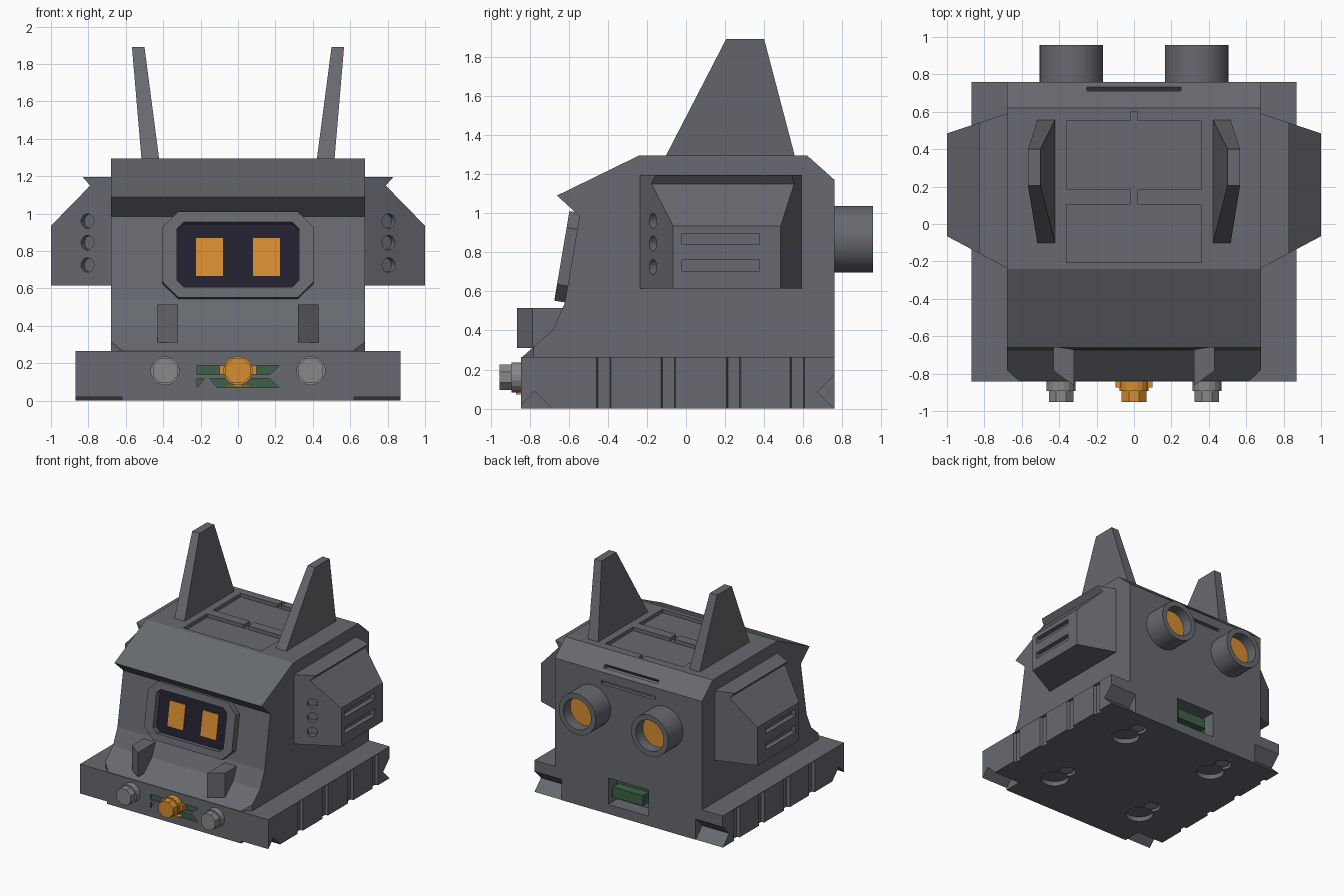
import bpy, bmesh, math
from mathutils import Vector, Matrix

if "Cube" in bpy.data.objects:
    bpy.data.objects.remove(bpy.data.objects["Cube"])


def material(name, rgb):
    m = bpy.data.materials.new(name)
    m.diffuse_color = (*rgb, 1)
    m.use_nodes = True
    m.node_tree.nodes["Principled BSDF"].inputs["Base Color"].default_value = m.diffuse_color
    return m


GREY = material("dark grey", (0.135, 0.142, 0.16))
LIGHT = material("light grey", (0.25, 0.25, 0.26))
ORANGE = material("orange", (0.68, 0.27, 0.03))
GREEN = material("green", (0.045, 0.12, 0.065))
NAVY = material("navy screen", (0.016, 0.015, 0.028))


def loft(name, a, b, mat=GREY):
    """Closed solid between two matching loops."""
    bm = bmesh.new()
    va, vb = [[bm.verts.new(p) for p in loop] for loop in (a, b)]
    bm.faces.new(va)
    bm.faces.new(vb)
    n = len(a)
    for i in range(n):
        j = (i + 1) % n
        bm.faces.new((va[i], va[j], vb[j], vb[i]))
    bmesh.ops.recalc_face_normals(bm, faces=bm.faces)
    me = bpy.data.meshes.new(name)
    bm.to_mesh(me)
    bm.free()
    me.materials.append(mat)
    ob = bpy.data.objects.new(name, me)
    bpy.context.collection.objects.link(ob)
    return ob


def extrude(name, pts, axis, lo, hi, mat=GREY):
    """Extrude a 2D outline along x, y or z."""
    def at(p, t):
        return {"x": (t, *p), "y": (p[0], t, p[1]), "z": (*p, t)}[axis]
    return loft(name, [at(p, lo) for p in pts], [at(p, hi) for p in pts], mat)


def box(name, x, y, z, mat=GREY):
    return extrude(name, rect(*x, *y), "z", *z, mat)


def rect(x0, x1, y0, y1):
    return [(x0, y0), (x1, y0), (x1, y1), (x0, y1)]


def chamfered(w, h, c):
    return [(-w + c, -h), (w - c, -h), (w, -h + c), (w, h - c),
            (w - c, h), (-w + c, h), (-w, h - c), (-w, -h + c)]


def rod(name, start, end, r, n=32, mat=GREY, smooth=False):
    start, end = Vector(start), Vector(end)
    q = (end - start).to_track_quat("Z", "Y")
    ring = [q @ Vector((r * math.cos(t), r * math.sin(t), 0))
            for t in ((i + 0.5) * math.tau / n for i in range(n))]
    ob = loft(name, [start + v for v in ring], [end + v for v in ring], mat)
    if smooth:
        smooth_edges(ob)
    return ob


def smooth_edges(ob):
    bpy.ops.object.select_all(action="DESELECT")
    ob.select_set(True)
    bpy.context.view_layer.objects.active = ob
    bpy.ops.object.shade_smooth_by_angle(angle=math.radians(35))


def combine(ob, tool, op="DIFFERENCE"):
    mod = ob.modifiers.new("combine", "BOOLEAN")
    mod.operation, mod.solver, mod.object = op, "EXACT", tool
    bpy.context.view_layer.objects.active = ob
    bpy.ops.object.modifier_apply(modifier=mod.name)
    bpy.data.objects.remove(tool, do_unlink=True)


# Hull: side profile extruded across, front foot corners clipped
profile = [(0.76, 0.1), (0.76, 1.17), (0.62, 1.295), (-0.24, 1.295), (-0.66, 1.09),
           (-0.545, 0.985), (-0.62, 0.54), (-0.68, 0.405), (-0.84, 0.262), (-0.84, 0.1)]
hull = extrude("hull", profile, "x", -0.68, 0.68)
bm = bmesh.new()
bm.from_mesh(hull.data)
for s in (-1, 1):
    bmesh.ops.bisect_plane(bm, geom=bm.verts[:] + bm.edges[:] + bm.faces[:],
                           plane_co=(s * 0.68, -0.78, 0), plane_no=(s * 0.06, -0.07, 0),
                           clear_outer=True)
    bmesh.ops.holes_fill(bm, edges=[e for e in bm.edges if e.is_boundary])
bmesh.ops.recalc_face_normals(bm, faces=bm.faces)
bm.to_mesh(hull.data)
bm.free()

# Wide base with side grooves and notched bottom corners
combine(hull, box("base", (-0.87, 0.87), (-0.843, 0.76), (0, 0.265)), "UNION")
for s in (-1, 1):
    for y in (-0.42, -0.09, 0.245, 0.57):
        groove = [(s * 0.9, y - 0.045), (s * 0.845, y - 0.03),
                  (s * 0.845, y + 0.03), (s * 0.9, y + 0.045)]
        combine(hull, extrude("cutter", groove, "z", -0.1, 0.262))
    for y, z, r in ((-0.775, -0.0, 0.088), (0.76, 0.085, 0.088)):
        diamond = [(y - r, z), (y, z - r), (y + r, z), (y, z + r)]
        combine(hull, extrude("cutter", diamond, "x", s * 0.62, s * 0.9))

# Roof panels joined by small slots
for x, y, d in ((0.36, (0.185, 0.55), 0.03), (0.36, (-0.205, 0.105), 0.03),
                (0.018, (0.1, 0.19), 0.029), (0.018, (0.54, 0.6), 0.029)):
    combine(hull, box("cutter", (-x, x), y, (1.295 - d, 1.4)))

# Rear vents, rear port and its circuit block
combine(hull, extrude("cutter", [(0.68, 1.18), (0.705, 1.165), (0.78, 1.245), (0.76, 1.27)],
                      "x", -0.25, 0.25))
combine(hull, box("cutter", (-0.25, 0.25), (0.73, 0.8), (1.07, 1.097)))
combine(hull, box("cutter", (-0.185, 0.185), (0.64, 0.8), (0.08, 0.30)))
box("port_board", (-0.18, 0.18), (0.638, 0.66), (0.13, 0.25), GREEN)
box("port_block", (-0.12, 0.16), (0.65, 0.74), (0.14, 0.225), GREEN)

# Front bumper slots with green floors
upper = [(-0.22, 0.14), (0.17, 0.14), (0.22, 0.187), (-0.22, 0.187)]
lower = [(-0.11, 0.07), (0.22, 0.07), (0.17, 0.118), (-0.15, 0.118)]
corner = [(-0.22, 0.07), (-0.18, 0.118), (-0.22, 0.118)]
for pts in (upper, lower, corner):
    combine(hull, extrude("cutter", pts, "y", -0.9, -0.82))
    extrude("bumper_inlay", pts, "y", -0.827, -0.818, GREEN)

# Keyhole recesses underneath with light studs
for x in (-0.44, 0.44):
    for y in (-0.46, 0.42):
        combine(hull, rod("cutter", (x, y, -0.1), (x, y, 0.04), 0.11))
        combine(hull, rod("cutter", (x, y + 0.15, -0.1), (x, y + 0.15, 0.041), 0.07))
        rod("stud", (x, y + 0.15, 0.012), (x, y + 0.15, 0.05), 0.055, mat=LIGHT)

# Screen built on the sloped face: u across, v up the slope, n outward
CENTRE = Vector((0, -0.58, 0.772))
UP = Vector((0, 0.075, 0.445)).normalized()
OUT = Vector((0, -UP.z, UP.y))


def on_face(name, pts, n0, n1, mat=GREY):
    loops = [[CENTRE + Vector((u, 0, 0)) + UP * v + OUT * n for u, v in pts] for n in (n0, n1)]
    return loft(name, *loops, mat)


frame = on_face("screen_frame", chamfered(0.405, 0.232, 0.085), -0.01, 0.056)
combine(frame, on_face("cutter", chamfered(0.325, 0.175, 0.035), -0.05, 0.1))
on_face("screen", chamfered(0.33, 0.18, 0.035), -0.002, 0.007, NAVY)
for s in (-1, 1):
    on_face("eye", rect(*sorted((s * 0.08, s * 0.225)), -0.108, 0.096), 0.004, 0.013, ORANGE)

# Front knobs
for x, mat in ((-0.39, LIGHT), (0, ORANGE), (0.39, LIGHT)):
    rod("knob_collar", (x, -0.83, 0.16), (x, -0.893, 0.16), 0.078, 16, mat)
    rod("knob", (x, -0.89, 0.16), (x, -0.953, 0.16), 0.071, 8, mat)
box("knob_bar", (-0.1, 0.1), (-0.875, -0.83), (0.14, 0.188), ORANGE)
box("knob_tab", (-0.07, 0.07), (-0.87, -0.83), (0.072, 0.085), ORANGE)

for s in (-1, 1):
    # Wedge blocks below the screen
    extrude("chin_block", [(s * 0.32, -0.6), (s * 0.32, -0.865),
                           (s * 0.43, -0.785), (s * 0.43, -0.6)], "z", 0.31, 0.515)

    # Tapered ears
    loft("ear", [(s * x, y, 1.28) for x, y in rect(0.42, 0.515, -0.11, 0.56)],
         [(s * x, y, 1.89) for x, y in rect(0.50, 0.567, 0.205, 0.40)])

    # Side pods, narrowing outward
    outline = [(0.67, 0.615), (1.0, 0.615), (1.0, 0.935), (0.79, 1.15),
               (0.83, 1.195), (0.67, 1.195)]
    pod = loft("side_pod",
               [(s * x, -0.235 + (x - 0.68) * 0.53, z) for x, z in outline],
               [(s * x, 0.59 - (x - 0.68) * 0.33, z) for x, z in outline])
    for z in (0.705, 0.84):
        combine(pod, box("cutter", sorted((s * 0.96, s * 1.1)), (-0.02, 0.375), (z, z + 0.055)))
    for z in (0.725, 0.845, 0.96):
        mid = Vector((s * 0.805, -0.169, z))
        d = Vector((s * 0.53, -1, 0)).normalized()
        combine(pod, rod("cutter", mid - d * 0.04, mid + d * 0.05, 0.039, 16))

    # Rear tubes with orange lenses
    x = s * 0.335
    tube = rod("rear_tube", (x, 0.75, 0.867), (x, 0.957, 0.867), 0.171, 40)
    combine(tube, rod("cutter", (x, 0.86, 0.867), (x, 1.1, 0.867), 0.128, 40))
    smooth_edges(tube)
    rod("rear_lens", (x, 0.855, 0.867), (x, 0.868, 0.867), 0.126, 40, ORANGE)
